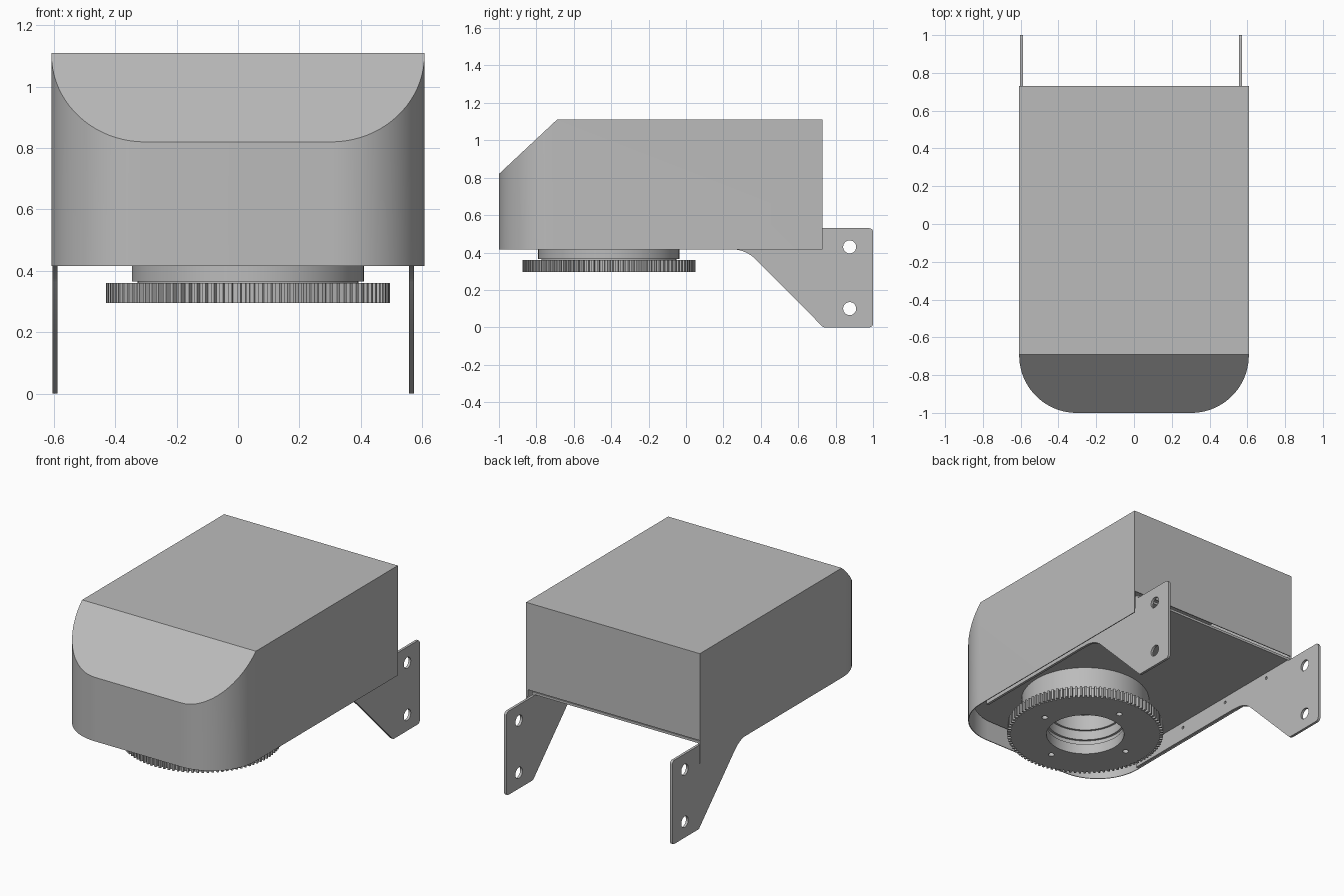
import bpy, bmesh
from math import sin, cos, pi, radians
from mathutils import Matrix, Vector

cube = bpy.data.objects.get("Cube")
if cube:
    bpy.data.objects.remove(cube, do_unlink=True)

GREY = (0.5, 0.5, 0.5, 1)
metal = bpy.data.materials.new("plain grey")
metal.use_nodes = True
metal.diffuse_color = GREY
metal.node_tree.nodes["Principled BSDF"].inputs["Base Color"].default_value = GREY


def arc(cx, cy, r, a0, a1, n=12):
    return [(cx + r * cos(radians(a0 + (a1 - a0) * i / n)),
             cy + r * sin(radians(a0 + (a1 - a0) * i / n))) for i in range(n + 1)]


def make(name, bm):
    bmesh.ops.recalc_face_normals(bm, faces=bm.faces)
    mesh = bpy.data.meshes.new(name)
    bm.to_mesh(mesh)
    bm.free()
    mesh.materials.append(metal)
    obj = bpy.data.objects.new(name, mesh)
    bpy.context.collection.objects.link(obj)
    return obj


def prism_bm(points, lo, hi, along_x=False):
    """Extrude an outline along z, or a (y, z) outline along x."""
    bm = bmesh.new()
    place = (lambda a, b, h: (h, a, b)) if along_x else (lambda a, b, h: (a, b, h))
    face = bm.faces.new([bm.verts.new(place(a, b, lo)) for a, b in points])
    grown = bmesh.ops.extrude_face_region(bm, geom=[face])
    step = Vector(place(0, 0, hi - lo))
    bmesh.ops.translate(bm, vec=step, verts=[v for v in grown["geom"]
                                             if isinstance(v, bmesh.types.BMVert)])
    bmesh.ops.recalc_face_normals(bm, faces=bm.faces)
    return bm


def bake(obj):
    """Apply modifiers, then smooth the gently curved parts."""
    graph = bpy.context.evaluated_depsgraph_get()
    mesh = bpy.data.meshes.new_from_object(obj.evaluated_get(graph))
    obj.modifiers.clear()
    obj.data = mesh
    for other in bpy.context.selected_objects:
        other.select_set(False)
    obj.select_set(True)
    bpy.context.view_layer.objects.active = obj
    bpy.ops.object.shade_smooth_by_angle(angle=radians(25))


def drill(obj, holes, along_x=False):
    """Cut round holes given as (centre, radius)."""
    bm = bmesh.new()
    turn = Matrix.Rotation(pi / 2, 4, "Y") if along_x else Matrix()
    for centre, r in holes:
        bmesh.ops.create_cone(bm, cap_ends=True, segments=64 if r > 0.1 else 24,
                              radius1=r, radius2=r, depth=0.2,
                              matrix=Matrix.Translation(centre) @ turn)
    cutter = make("hole_cutter", bm)
    cutter.hide_render = True
    mod = obj.modifiers.new("holes", "BOOLEAN")
    mod.operation = "DIFFERENCE"
    mod.solver = "EXACT"
    mod.object = cutter
    bake(obj)
    bpy.data.objects.remove(cutter, do_unlink=True)


# Cover: round-fronted shell with sloped nose, open below
W, BACK, BASE, TOP, R = 0.608, 0.73, 0.415, 1.11, 0.305
outline = ([(W, BACK), (-W, BACK)] + arc(-W + R, -1 + R, R, 180, 270, 20)
           + arc(W - R, -1 + R, R, 270, 360, 20))
bm = prism_bm(outline, BASE, TOP)
cut = bmesh.ops.bisect_plane(bm, geom=bm.verts[:] + bm.edges[:] + bm.faces[:],
                             plane_co=(0, -1, 0.82), plane_no=(0, -0.29, 0.31),
                             clear_outer=True)
bmesh.ops.edgeloop_fill(bm, edges=[e for e in cut["geom_cut"]
                                   if isinstance(e, bmesh.types.BMEdge)])
bm.normal_update()
rear = [f for f in bm.faces if f.normal.y > 0.9]
parts = set(rear)
for f in rear:
    parts.update(f.edges, f.verts)
bmesh.ops.bisect_plane(bm, geom=list(parts), plane_co=(0, 0, 0.56), plane_no=(0, 0, 1))
bm.normal_update()
bmesh.ops.delete(bm, context="FACES", geom=[
    f for f in bm.faces if f.normal.z < -0.9
    or (f.normal.y > 0.9 and f.calc_center_median().z < 0.56)])
cover = make("cover", bm)
shell = cover.modifiers.new("thickness", "SOLIDIFY")
shell.thickness = 0.005
shell.offset = -1
shell.use_even_offset = True
bake(cover)

# Mounting plate inside the cover
CX, CY = 0.032, -0.412
outline = ([(0.573, 0.72), (-0.604, 0.72)] + arc(-0.31, -0.69, 0.29, 180, 270)
           + arc(0.283, -0.69, 0.29, 270, 360))
plate = make("mounting_plate", prism_bm(outline, 0.535, 0.55))
drill(plate, [((CX, CY, 0.54), 0.215)])

# Side brackets hanging from the plate edges
side = ([(-0.68, 0.54), (-0.68, 0.42), (0.2, 0.42)]
        + arc(0.24, 0.228, 0.19, 90, 45, 8) + [(0.73, 0.004), (0.74, 0)]
        + arc(0.98, 0.02, 0.02, -90, 0, 5) + arc(0.98, 0.51, 0.02, 0, 90, 5)
        + [(0.735, 0.53), (0.72, 0.53), (0.72, 0.54)])
for name, x in (("right_bracket", -0.604), ("left_bracket", 0.557)):
    bracket = make(name, prism_bm(side, x, x + 0.016, along_x=True))
    holes = [((x, 0.875, z), 0.035) for z in (0.1, 0.43)]
    holes += [((x, y, 0.5), 0.009) for y in (0.52, 0.14, -0.25)]
    drill(bracket, holes, along_x=True)

# Bearing collar: stepped ring turned about the vertical axis
bm = bmesh.new()
section = [(0.378, 0.365), (0.378, 0.535), (0.215, 0.535), (0.215, 0.45),
           (0.228, 0.45), (0.228, 0.39), (0.242, 0.39), (0.242, 0.355), (0.36, 0.355),
           (0.36, 0.365)]
verts = [bm.verts.new((CX + r, CY, z)) for r, z in section]
edges = [bm.edges.new((verts[i - 1], verts[i])) for i in range(len(verts))]
bmesh.ops.spin(bm, geom=verts + edges, cent=(CX, CY, 0), axis=(0, 0, 1),
               angle=2 * pi, steps=80, use_merge=True)
bmesh.ops.remove_doubles(bm, verts=bm.verts, dist=0.0001)
bake(make("bearing_collar", bm))

# Toothed ring with four screw holes
TEETH = 100
outline = []
for i in range(TEETH):
    for part, r in ((-0.28, 0.443), (-0.2, 0.463), (0.2, 0.463), (0.28, 0.443)):
        a = 2 * pi * (i + part) / TEETH
        outline.append((CX + r * cos(a), CY + r * sin(a)))
gear = make("toothed_ring", prism_bm(outline, 0.295, 0.36))
screws = [((CX + 0.313 * cos(k * pi / 2), CY + 0.313 * sin(k * pi / 2), 0.33), 0.018)
          for k in range(4)]
drill(gear, [((CX, CY, 0.33), 0.23)] + screws)
